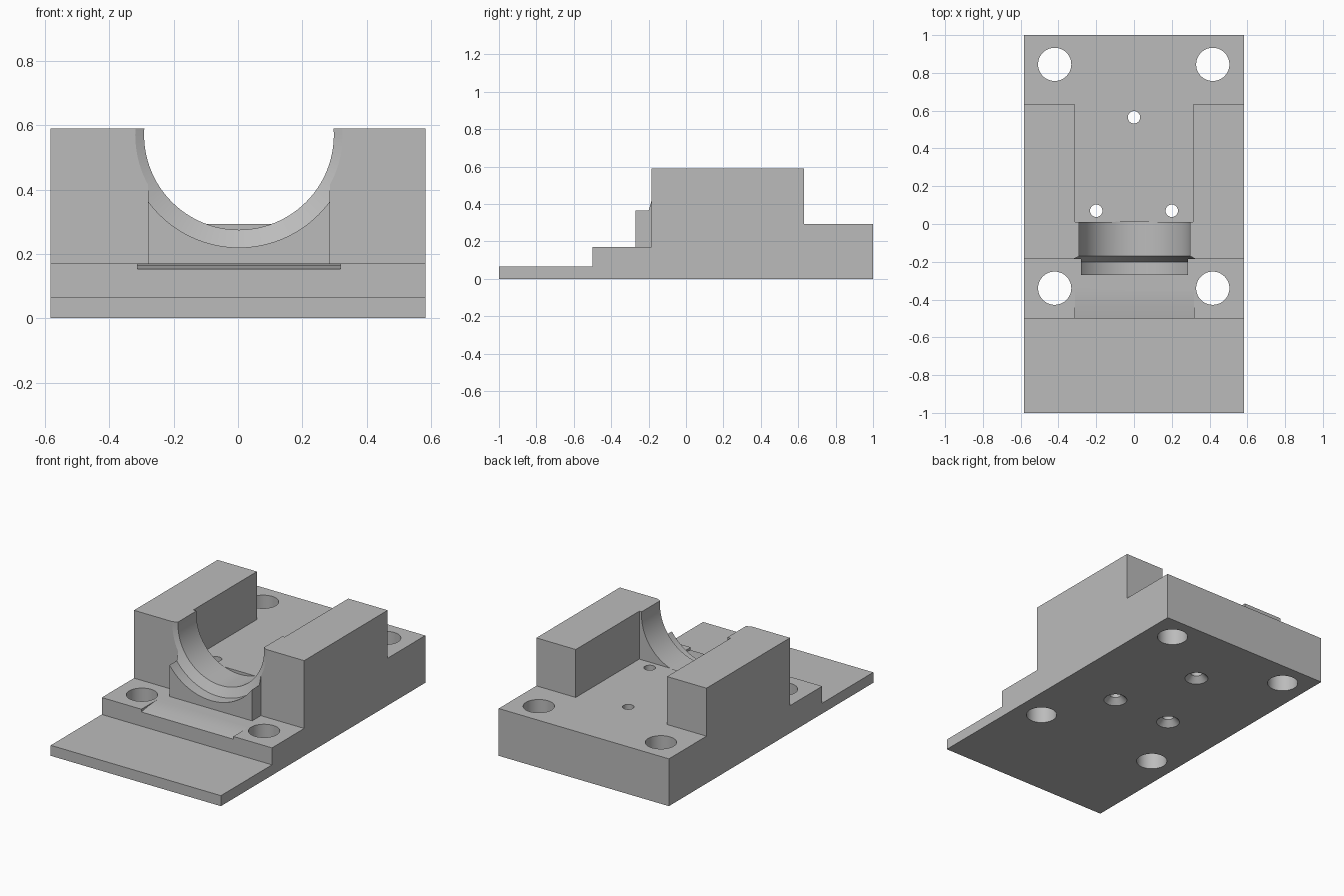
import bpy, bmesh
from math import sin, cos, pi, radians
from mathutils import Vector

if "Cube" in bpy.data.objects:
    bpy.data.objects.remove(bpy.data.objects["Cube"], do_unlink=True)

grey = bpy.data.materials.new("plain grey")
grey.use_nodes = True
colour = (0.5, 0.5, 0.5, 1)
grey.diffuse_color = colour
grey.node_tree.nodes["Principled BSDF"].inputs["Base Color"].default_value = colour


def finish(name, bm):
    bmesh.ops.recalc_face_normals(bm, faces=bm.faces)
    mesh = bpy.data.meshes.new(name)
    bm.to_mesh(mesh)
    bm.free()
    mesh.materials.append(grey)
    ob = bpy.data.objects.new(name, mesh)
    bpy.context.collection.objects.link(ob)
    return ob


def prism(name, points, offset):
    """Extrude a closed outline of 3D points along an offset."""
    bm = bmesh.new()
    face = bm.faces.new([bm.verts.new(p) for p in points])
    new = bmesh.ops.extrude_face_region(bm, geom=[face])["geom"]
    bmesh.ops.translate(bm, vec=Vector(offset),
                        verts=[v for v in new if isinstance(v, bmesh.types.BMVert)])
    return finish(name, bm)


def side_prism(name, yz, x0, x1):
    return prism(name, [(x0, y, z) for y, z in yz], (x1 - x0, 0, 0))


def turned(name, profile, place, sides):
    """Solid of revolution from (position, radius) pairs; place maps to 3D."""
    bm = bmesh.new()
    rings = [[bm.verts.new(place(t, r * cos(2 * pi * i / sides), r * sin(2 * pi * i / sides)))
              for i in range(sides)] for t, r in profile]
    for a, b in zip(rings, rings[1:]):
        for i in range(sides):
            j = (i + 1) % sides
            bm.faces.new((a[i], a[j], b[j], b[i]))
    bm.faces.new(rings[0])
    bm.faces.new(rings[-1])
    return finish(name, bm)


def combine(target, tool, operation="DIFFERENCE"):
    """Apply a boolean and discard the tool."""
    mod = target.modifiers.new("shape", "BOOLEAN")
    mod.operation, mod.solver, mod.object = operation, "EXACT", tool
    bpy.context.view_layer.update()
    graph = bpy.context.evaluated_depsgraph_get()
    mesh = bpy.data.meshes.new_from_object(target.evaluated_get(graph))
    target.modifiers.clear()
    target.data = mesh
    bpy.data.objects.remove(tool, do_unlink=True)


# Stepped body
body = side_prism("mounting_block", [(-1, 0), (1, 0), (1, 0.59), (-0.185, 0.59), (-0.185, 0.17),
                                     (-0.5, 0.17), (-0.5, 0.065), (-1, 0.065)], -0.583, 0.583)

# Nose under the front of the saddle
nose = side_prism("nose", [(-0.27, 0.1), (-0.1, 0.1), (-0.1, 0.45), (-0.27, 0.45)], -0.28, 0.286)
combine(body, nose, "UNION")

# Channel between the cheeks, opening onto the rear deck
half = [(0.313, 0.01), (0.313, 0.632), (0.7, 0.632), (0.7, 1.1)]
plan = half + [(-x, y) for x, y in reversed(half)]
combine(body, prism("channel", [(x, y, 0.293) for x, y in plan], (0, 0, 0.5)))

# Round saddle with its chamfered front lip
combine(body, turned("saddle_bore", [(-0.4, 0.35), (-0.2, 0.35), (-0.17, 0.295), (0.012, 0.295)],
                     lambda t, u, v: (0.003 + u, t, 0.57 + v), 96))

# Shallow ramp at the edge of the front step
combine(body, side_prism("ramp_recess", [(-0.6, 0.153), (-0.5, 0.153), (-0.43, 0.164),
                                         (-0.34, 0.171), (-0.34, 0.19), (-0.6, 0.19)],
                         -0.312, 0.318))

# Corner bolt holes
for x in (-0.42, 0.417):
    for y in (-0.34, 0.845):
        combine(body, turned("bolt_hole", [(-0.1, 0.088), (0.5, 0.088)],
                             lambda t, u, v: (x + u, y + v, t), 48))

# Screw holes, countersunk underneath
for x, y in ((-0.2, 0.07), (0.2, 0.07), (0, 0.565)):
    combine(body, turned("screw_hole", [(-0.01, 0.067), (0, 0.067), (0.035, 0.033), (0.5, 0.033)],
                         lambda t, u, v: (x + u, y + v, t), 32))

bpy.ops.object.select_all(action="DESELECT")
body.select_set(True)
bpy.context.view_layer.objects.active = body
bpy.ops.object.shade_smooth_by_angle(angle=radians(20))
